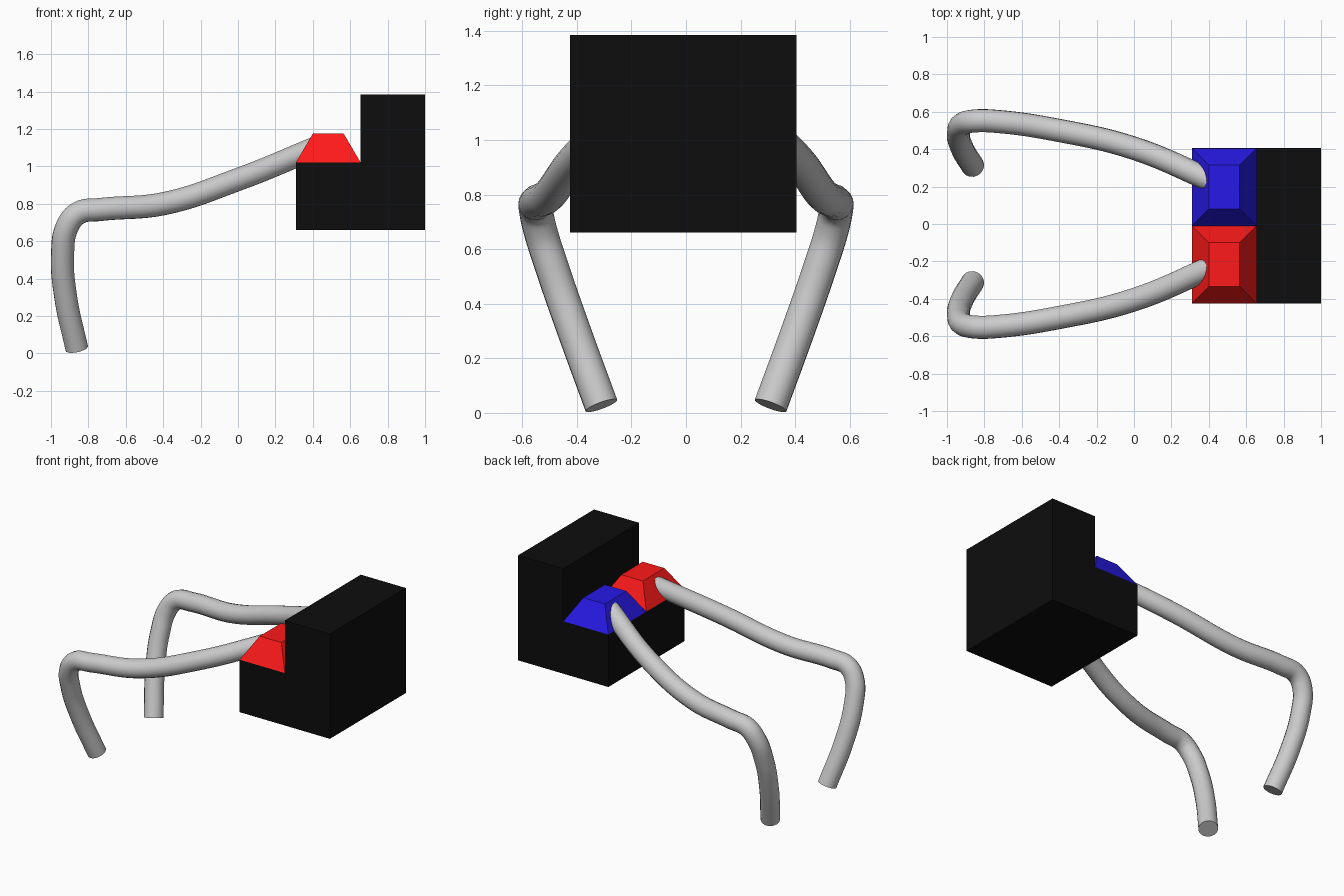
import bpy, bmesh

if "Cube" in bpy.data.objects:
    bpy.data.objects.remove(bpy.data.objects["Cube"])


def make_object(name, bm, color=None):
    bmesh.ops.recalc_face_normals(bm, faces=bm.faces)
    mesh = bpy.data.meshes.new(name)
    bm.to_mesh(mesh)
    bm.free()
    obj = bpy.data.objects.new(name, mesh)
    bpy.context.collection.objects.link(obj)
    if color:
        mat = bpy.data.materials.new(name + "_paint")
        mat.diffuse_color = color
        mat.use_nodes = True
        mat.node_tree.nodes["Principled BSDF"].inputs["Base Color"].default_value = mat.diffuse_color
        mesh.materials.append(mat)
    return obj


# Body: L-shaped side profile extruded across y
def body():
    profile = [(0.31, 0.66), (1.0, 0.66), (1.0, 1.385),
               (0.655, 1.385), (0.655, 1.022), (0.31, 1.022)]
    bm = bmesh.new()
    face = bm.faces.new([bm.verts.new((x, -0.425, z)) for x, z in profile])
    ext = bmesh.ops.extrude_face_region(bm, geom=[face])
    verts = [g for g in ext["geom"] if isinstance(g, bmesh.types.BMVert)]
    bmesh.ops.translate(bm, verts=verts, vec=(0, 0.83, 0))
    make_object("body", bm, (0.004, 0.004, 0.004, 1))


# Cushion: square base tapering to a smaller flat top
def cushion(name, y0, y1, color):
    x0, x1, inset = 0.31, 0.655, 0.09
    bm = bmesh.new()
    rings = []
    for d, z in ((0, 1.022), (inset, 1.175)):
        rings.append([bm.verts.new(p) for p in (
            (x0 + d, y0 + d, z), (x1 - d, y0 + d, z),
            (x1 - d, y1 - d, z), (x0 + d, y1 - d, z))])
    low, top = rings
    bm.faces.new(low)
    bm.faces.new(top)
    for i in range(4):
        j = (i + 1) % 4
        bm.faces.new((low[i], low[j], top[j], top[i]))
    make_object(name, bm, color)


# Leg: round tube along a smooth path from foot over the knee to the cushion
def leg(name, side):
    path = [(-0.862, 0.31, 0.027), (-0.921, 0.41, 0.30), (-0.938, 0.49, 0.53),
            (-0.912, 0.537, 0.68), (-0.85, 0.551, 0.752), (-0.74, 0.549, 0.769),
            (-0.4, 0.50, 0.80), (0.0, 0.405, 0.93), (0.43, 0.225, 1.105)]
    curve = bpy.data.curves.new(name, "CURVE")
    curve.dimensions = "3D"
    curve.bevel_depth = 0.062
    curve.bevel_resolution = 6
    curve.resolution_u = 8
    curve.use_fill_caps = True
    spline = curve.splines.new("BEZIER")
    spline.bezier_points.add(len(path) - 1)
    for pt, (x, y, z) in zip(spline.bezier_points, path):
        pt.co = (x, side * y, z)
        pt.handle_left_type = pt.handle_right_type = "AUTO"
    obj = bpy.data.objects.new(name, curve)
    bpy.context.collection.objects.link(obj)
    bpy.ops.object.select_all(action="DESELECT")
    obj.select_set(True)
    bpy.context.view_layer.objects.active = obj
    bpy.ops.object.convert(target="MESH")
    bpy.ops.object.shade_smooth_by_angle()


body()
cushion("red_cushion", -0.425, -0.01, (1, 0.01, 0.01, 1))
cushion("blue_cushion", -0.01, 0.405, (0.02, 0.01, 0.8, 1))
leg("left_leg", 1)
leg("right_leg", -1)
